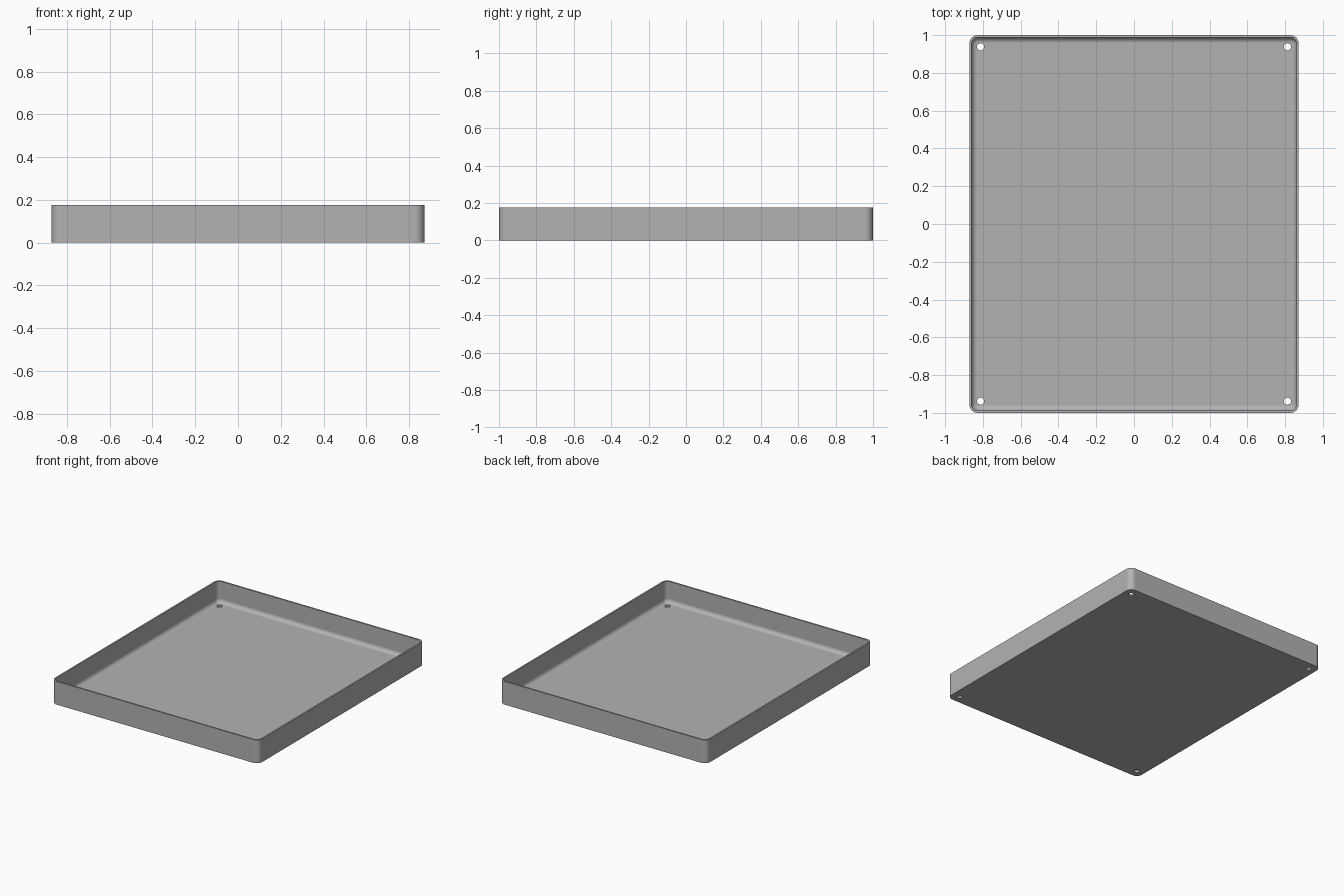
import bpy, bmesh, math

cube = bpy.data.objects.get("Cube")
if cube:
    bpy.data.objects.remove(cube, do_unlink=True)

HALF_X, HALF_Y, HEIGHT = 0.872, 1.0, 0.177
CORNER, WALL, FLOOR, FILLET = 0.045, 0.012, 0.015, 0.03
HOLE_X, HOLE_Y, HOLE_R = 0.812, 0.938, 0.019
STEPS = 8

grey = bpy.data.materials.new("plain grey")
grey.use_nodes = True
colour = (0.45, 0.45, 0.45, 1)
grey.diffuse_color = colour
grey.node_tree.nodes["Principled BSDF"].inputs["Base Color"].default_value = colour


def ring(bm, inset, z):
    """Rounded rectangle of vertices, inset from the outer wall."""
    r = max(CORNER - inset, 0.002)
    cx, cy = HALF_X - inset - r, HALF_Y - inset - r
    verts = []
    for quarter, (sx, sy) in enumerate(((1, 1), (-1, 1), (-1, -1), (1, -1))):
        for i in range(STEPS + 1):
            a = (quarter + i / STEPS) * math.pi / 2
            verts.append(bm.verts.new((sx * cx + r * math.cos(a),
                                       sy * cy + r * math.sin(a), z)))
    return verts


def finish(bm, name):
    bmesh.ops.recalc_face_normals(bm, faces=bm.faces)
    mesh = bpy.data.meshes.new(name)
    bm.to_mesh(mesh)
    bm.free()
    mesh.materials.append(grey)
    obj = bpy.data.objects.new(name, mesh)
    bpy.context.collection.objects.link(obj)
    return obj


# Tray: outer wall, rim, inner wall and rounded inner floor edge
profile = [(0, 0), (0, HEIGHT), (WALL, HEIGHT)]
for i in range(STEPS + 1):
    a = i / STEPS * math.pi / 2
    profile.append((WALL + FILLET * (1 - math.cos(a)),
                    FLOOR + FILLET * (1 - math.sin(a))))
bm = bmesh.new()
rings = [ring(bm, d, z) for d, z in profile]
for low, high in zip(rings, rings[1:]):
    for i in range(len(low)):
        j = (i + 1) % len(low)
        bm.faces.new((low[i], low[j], high[j], high[i]))
bm.faces.new(rings[0])
bm.faces.new(rings[-1])
tray = finish(bm, "tray")

# Cutter for the four corner screw holes
bm = bmesh.new()
for sx in (-1, 1):
    for sy in (-1, 1):
        made = bmesh.ops.create_cone(bm, cap_ends=True, segments=32, radius1=HOLE_R,
                                     radius2=HOLE_R, depth=0.2)
        bmesh.ops.translate(bm, verts=made["verts"],
                            vec=(sx * HOLE_X, sy * HOLE_Y, 0))
cutter = finish(bm, "screw_hole_cutter")
cutter.hide_render = True

# Cut the holes, then shade the rounded edges smooth
bpy.ops.object.select_all(action="DESELECT")
tray.select_set(True)
bpy.context.view_layer.objects.active = tray
cut = tray.modifiers.new("screw holes", "BOOLEAN")
cut.operation = "DIFFERENCE"
cut.solver = "EXACT"
cut.object = cutter
bpy.ops.object.modifier_apply(modifier=cut.name)
bpy.data.objects.remove(cutter, do_unlink=True)
bpy.ops.object.shade_smooth_by_angle(angle=math.radians(35))
weighted = tray.modifiers.new("clean flat shading", "WEIGHTED_NORMAL")
weighted.keep_sharp = True
